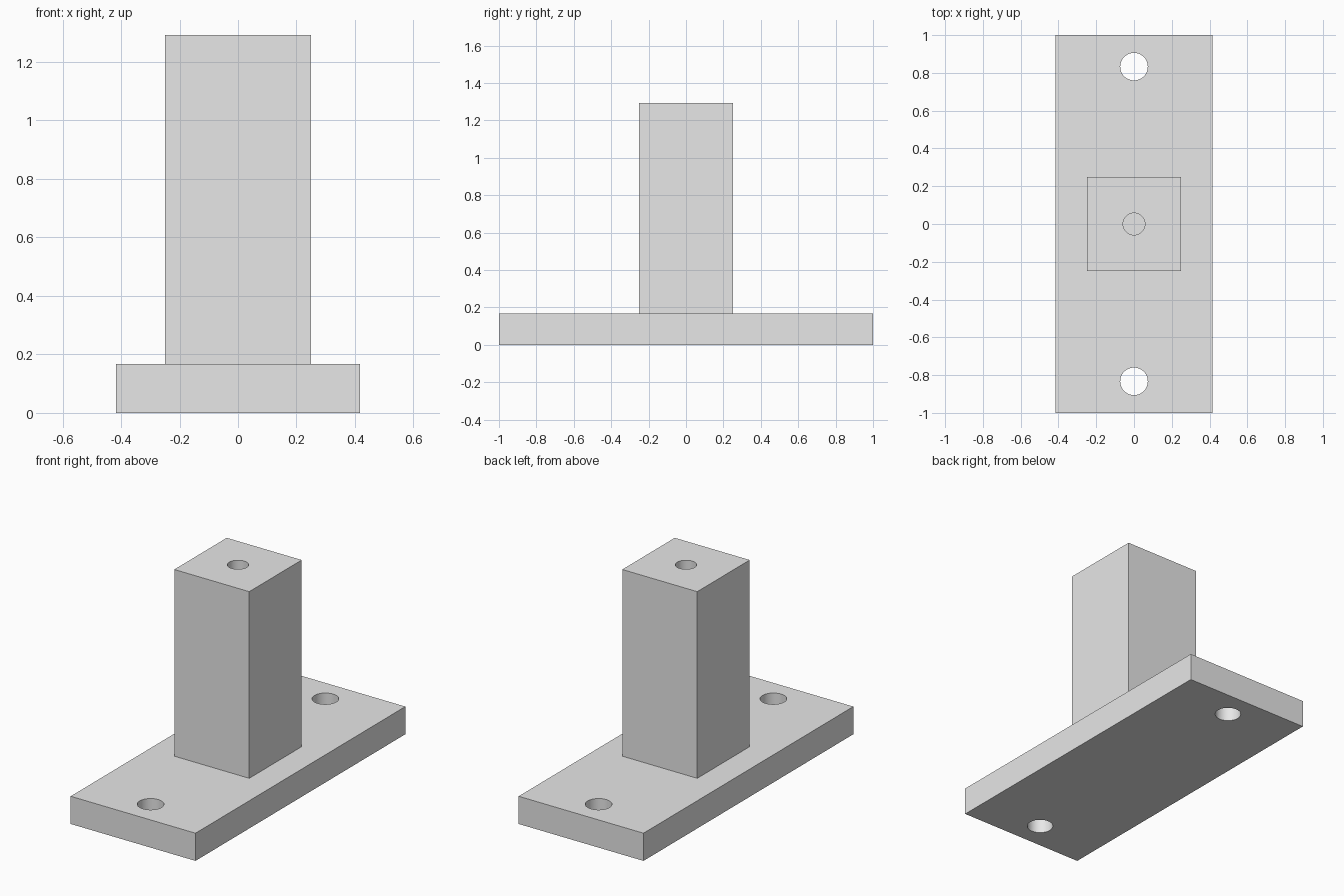
import bpy

cube = bpy.data.objects.get("Cube")
if cube:
    bpy.data.objects.remove(cube, do_unlink=True)

# One plain grey
grey = bpy.data.materials.new("plain_grey")
grey.use_nodes = True
colour = (0.8, 0.8, 0.8, 1)
grey.diffuse_color = colour
grey.node_tree.nodes["Principled BSDF"].inputs["Base Color"].default_value = colour


def block(name, width, length, bottom, top):
    bpy.ops.mesh.primitive_cube_add(size=1, location=(0, 0, (bottom + top) / 2))
    ob = bpy.context.object
    ob.name = name
    ob.scale = (width, length, top - bottom)
    bpy.ops.object.transform_apply(location=True, rotation=False, scale=True)
    ob.data.materials.append(grey)
    return ob


def drill(target, y, radius, bottom, top):
    bpy.ops.mesh.primitive_cylinder_add(vertices=48, radius=radius, depth=top - bottom,
                                        location=(0, y, (bottom + top) / 2))
    cutter = bpy.context.object
    cutter.name = target.name + "_hole_cutter"
    cutter.data.materials.append(grey)
    bpy.context.view_layer.objects.active = target
    mod = target.modifiers.new("hole", 'BOOLEAN')
    mod.operation = 'DIFFERENCE'
    mod.solver = 'EXACT'
    mod.object = cutter
    bpy.ops.object.modifier_apply(modifier=mod.name)
    bpy.data.objects.remove(cutter, do_unlink=True)


PLATE_TOP = 0.167
POST_TOP = 1.293

# Base plate with a through hole near each end
plate = block("base_plate", 0.833, 2, 0, PLATE_TOP)
for side in (-1, 1):
    drill(plate, side * 0.833, 0.073, -0.1, PLATE_TOP + 0.1)

# Square post with a blind hole in its top
post = block("post", 0.5, 0.5, PLATE_TOP, POST_TOP)
drill(post, 0, 0.058, POST_TOP - 0.5, POST_TOP + 0.1)

# Smooth hole walls, sharp block edges
for ob in (plate, post):
    bpy.ops.object.select_all(action='DESELECT')
    ob.select_set(True)
    bpy.context.view_layer.objects.active = ob
    bpy.ops.object.shade_smooth_by_angle()
